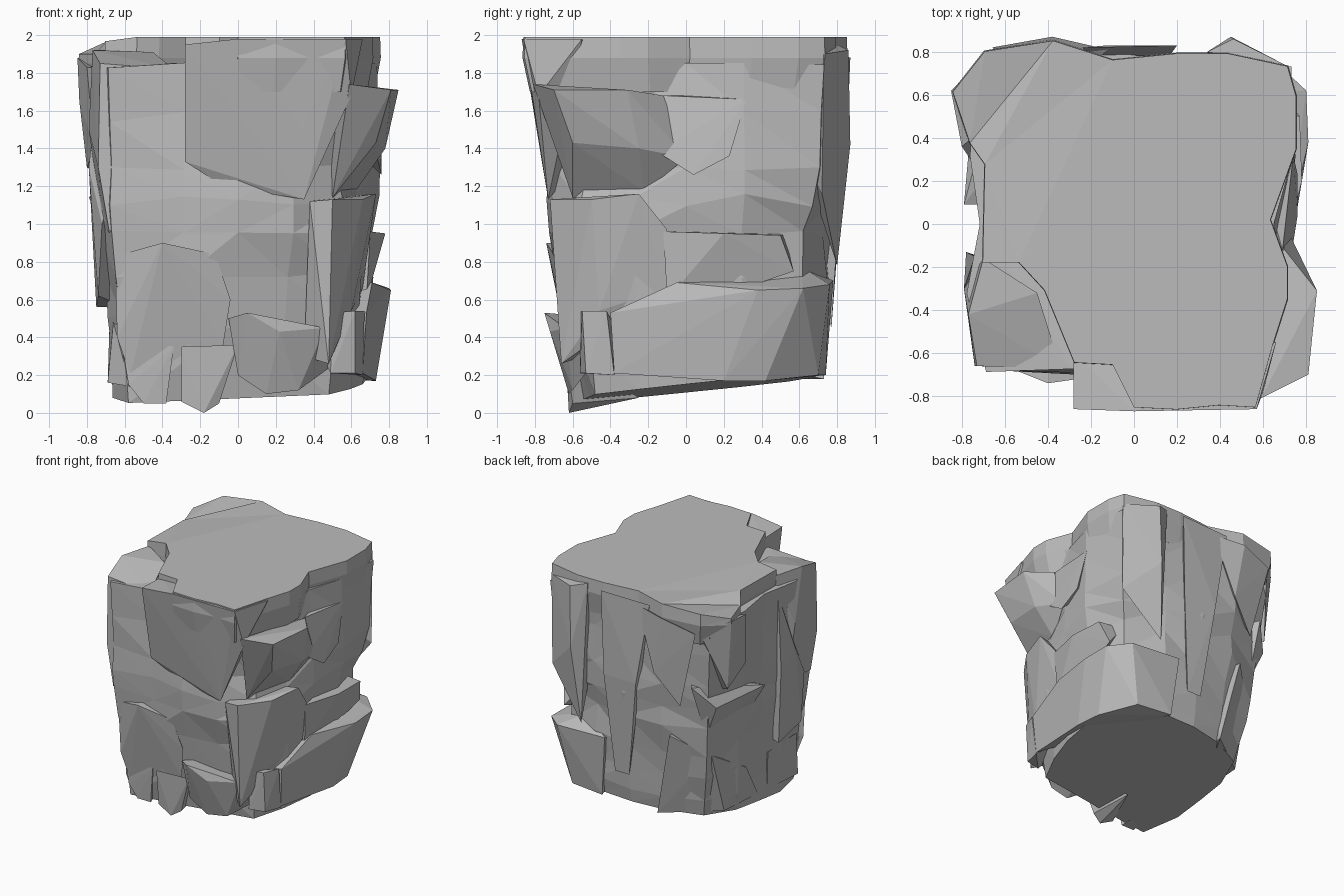
import bpy
import bmesh
import math
import random
from mathutils import Vector

random.seed(4)

default_cube = bpy.data.objects.get("Cube")
if default_cube:
    bpy.data.objects.remove(default_cube, do_unlink=True)

# One plain stone colour
stone = bpy.data.materials.new("stone grey")
stone.use_nodes = True
stone_colour = (0.5, 0.5, 0.5, 1.0)
stone.diffuse_color = stone_colour
stone.node_tree.nodes["Principled BSDF"].inputs["Base Color"].default_value = stone_colour


def finish(name, bm):
    """Turn a bmesh into a flat shaded stone object."""
    bmesh.ops.triangulate(bm, faces=bm.faces[:])
    bmesh.ops.recalc_face_normals(bm, faces=bm.faces[:])
    mesh = bpy.data.meshes.new(name)
    bm.to_mesh(mesh)
    bm.free()
    mesh.materials.append(stone)
    part = bpy.data.objects.new(name, mesh)
    bpy.context.collection.objects.link(part)
    return part


def chunk(name, *points):
    """Broken piece of rock: convex hull of corners given in hundredths."""
    bm = bmesh.new()
    for point in points:
        bm.verts.new(Vector(point) / 100)
    bmesh.ops.convex_hull(bm, input=bm.verts[:])
    loose = [vert for vert in bm.verts if not vert.link_faces]
    bmesh.ops.delete(bm, geom=loose, context="VERTS")
    return finish(name, bm)


def loft(name, rings):
    """Skin a stack of equal rings and close both ends."""
    bm = bmesh.new()
    rows = [[bm.verts.new(point) for point in ring] for ring in rings]
    count = len(rows[0])
    for lower, upper in zip(rows, rows[1:]):
        for i in range(count):
            j = (i + 1) % count
            bm.faces.new((lower[i], lower[j], upper[j], upper[i]))
    bm.faces.new(list(reversed(rows[0])))
    bm.faces.new(rows[-1])
    return finish(name, bm)


# Main body: radii around the block, from the base up to the notch floor
levels = [
    (13, [66, 74, 81, 76, 71, 72, 77, 70, 66, 72, 82, 60, 53, 55, 68, 64]),
    (50, [68, 76, 88, 79, 75, 77, 86, 73, 66, 74, 87, 70, 63, 65, 75, 69]),
    (95, [67, 77, 88, 79, 79, 84, 92, 76, 70, 80, 94, 75, 72, 76, 82, 70]),
    (130, [69, 82, 100, 82, 82, 87, 98, 80, 70, 82, 95, 74, 73, 75, 74, 64]),
    (184, [65, 80, 103, 83, 78, 90, 104, 82, 71, 84, 97, 73, 72, 80, 84, 75]),
]


def body_ring(height, radii, tilt, roughness):
    ring = []
    for i, radius in enumerate(radii):
        angle = math.tau * i / len(radii)
        reach = radius / 100 + random.uniform(-roughness, roughness)
        x, y = reach * math.cos(angle), reach * math.sin(angle)
        lift = random.uniform(-roughness, roughness) * 2
        ring.append((x, y, height / 100 + tilt * (y + x / 3) + lift))
    return ring


body_rings = [body_ring(*levels[0], 0.1, 0)]
for (low, low_radii), (high, high_radii) in zip(levels, levels[1:]):
    middle = [(a + b) / 2 for a, b in zip(low_radii, high_radii)]
    body_rings.append(body_ring((low + high) / 2, middle, 0, 0.018))
    body_rings.append(body_ring(high, high_radii, 0, 0.008))
loft("rock_body", body_rings)

# Flat top with a broken corner, drooping at its far right corner
outline = [
    (64, 2), (76, 35), (76, 60), (72, 74), (44, 80), (20, 80), (-10, 77),
    (-38, 86), (-70, 81), (-85, 62), (-77, 38), (-70, 28), (-71, -18),
    (-54, -18), (-42, -31), (-28, -65), (-10, -66), (0, -86), (20, -87),
    (40, -85), (57, -86), (65, -57), (72, -35), (72, -20),
]


def cap_ring(height, scale, droop):
    ring = []
    for x, y in outline:
        drop = droop if x < -75 else droop / 4 if x < -60 else 0
        ring.append((x * scale / 100, y * scale / 100, height - drop))
    return ring


loft("top_cap", [cap_ring(1.7, 0.95, 0), cap_ring(1.88, 0.995, 0.03), cap_ring(1.99, 0.99, 0.09)])

# Front face: tall slab above, two broken blocks below
chunk("front_slab",
      (-28, -86, 195), (0, -87, 198), (57, -86, 198), (66, -55, 198),
      (-28, -60, 194), (-28, -74, 133), (-8, -70, 120), (35, -73, 113),
      (34, -79, 150), (60, -78, 168), (0, -40, 150))
chunk("front_base",
      (5, -75, 53), (22, -72, 43), (46, -64, 45), (-5, -66, 50),
      (50, -50, 25), (0, -63, 20), (15, -62, 10), (32, -60, 12),
      (0, -40, 50), (30, -40, 45))
chunk("front_right_base",
      (-65, -64, 83), (-40, -74, 90), (-12, -70, 84), (-4, -66, 60),
      (-64, -62, 40), (-57, -60, 20), (-8, -62, 35), (-40, -40, 90),
      (-30, -40, 30))

# Toes under the front edge
chunk("outer_toe", (-58, -60, 15), (-50, -60, 5), (-38, -60, 5),
      (-34, -63, 35), (-62, -60, 40), (-45, -30, 10))
chunk("inner_toe", (-30, -61, 6), (-18, -62, 0), (-10, -60, 5),
      (0, -64, 36), (-30, -64, 35), (-15, -25, 8))

# Left side: stacked overhanging ledges
chunk("upper_ledge",
      (81, -70, 171), (85, -31, 171), (59, -81, 174), (70, -12, 168),
      (78, -25, 140), (73, -60, 143), (62, -22, 117), (50, -60, 114),
      (70, 0, 135), (45, -30, 160))
chunk("upper_bulge",
      (73, -15, 138), (76, 4, 126), (76, 23, 136), (65, 2, 168),
      (69, -12, 168), (74, 32, 166), (50, 5, 150))
chunk("middle_ledge",
      (50, -72, 113), (66, -50, 113), (73, -25, 116), (70, -10, 97),
      (48, -66, 26), (60, -46, 54), (66, -10, 66), (38, -71, 112),
      (40, -30, 113), (35, -55, 30))
chunk("corner_column",
      (50, -56, 53), (62, -55, 54), (67, -42, 54), (49, -56, 21),
      (62, -53, 21), (66, -38, 20), (40, -35, 40))
chunk("side_shelf",
      (78, 20, 95), (77, 50, 94), (70, -12, 96), (55, 52, 95),
      (72, 57, 75), (69, 25, 64), (68, -10, 60), (45, 0, 70))
chunk("side_base",
      (68, -40, 53), (71, -5, 69), (81, 38, 65), (80, 62, 66),
      (65, 76, 68), (20, 78, 70), (66, -38, 21), (73, 20, 17),
      (71, 42, 17), (25, 74, 20), (55, 70, 20), (40, -30, 45), (45, 60, 78))

# Right side: standing slab, tilted ledges and a shoulder around a cleft
chunk("right_slab",
      (-78, -13, 118), (-79, -30, 130), (-75, -14, 56), (-74, -45, 62),
      (-74, -15, 178), (-72, -52, 100), (-60, -20, 56), (-50, -30, 180))
chunk("right_ledge",
      (-60, 79, 133), (-79, 9, 114), (-74, 66, 115), (-66, 12, 90),
      (-62, 62, 86), (-45, 55, 130), (-45, 10, 112))
chunk("right_base",
      (-40, 79, 88), (-64, 58, 70), (-68, 18, 46), (-65, 43, 19),
      (-25, 73, 18), (-66, 0, 17), (-35, 50, 85), (-40, 10, 30))
chunk("right_shoulder",
      (-85, 62, 188), (-84, 58, 165), (-80, 36, 183), (-80, 60, 130),
      (-76, 30, 140), (-50, 60, 180), (-60, 45, 120), (-66, 80, 185))
chunk("right_corner",
      (-77, -42, 192), (-73, -66, 185), (-79, -30, 150), (-74, -66, 130),
      (-68, -66, 95), (-72, -30, 100), (-45, -32, 191), (-34, -67, 182),
      (-70, -16, 192))
chunk("right_foot",
      (-69, -48, 16), (-66, -50, 48), (-68, -10, 48), (-66, -12, 16),
      (-57, -60, 14), (-40, -30, 30))

# Back face: corner panel and standing ridge beside a crevice, rounded crown
chunk("back_panel",
      (45, 87, 142), (34, 80, 195), (72, 73, 190), (72, 72, 116),
      (40, 80, 78), (46, 86, 192), (40, 60, 140))
chunk("back_ridge",
      (20, 83, 194), (-24, 82, 193), (18, 82, 125), (11, 77, 45),
      (-12, 83, 125), (-2, 77, 45), (0, 55, 120))
chunk("back_crown",
      (-38, 87, 188), (-12, 81, 190), (-66, 82, 180), (-30, 85, 140),
      (-50, 79, 115), (-35, 60, 170))
